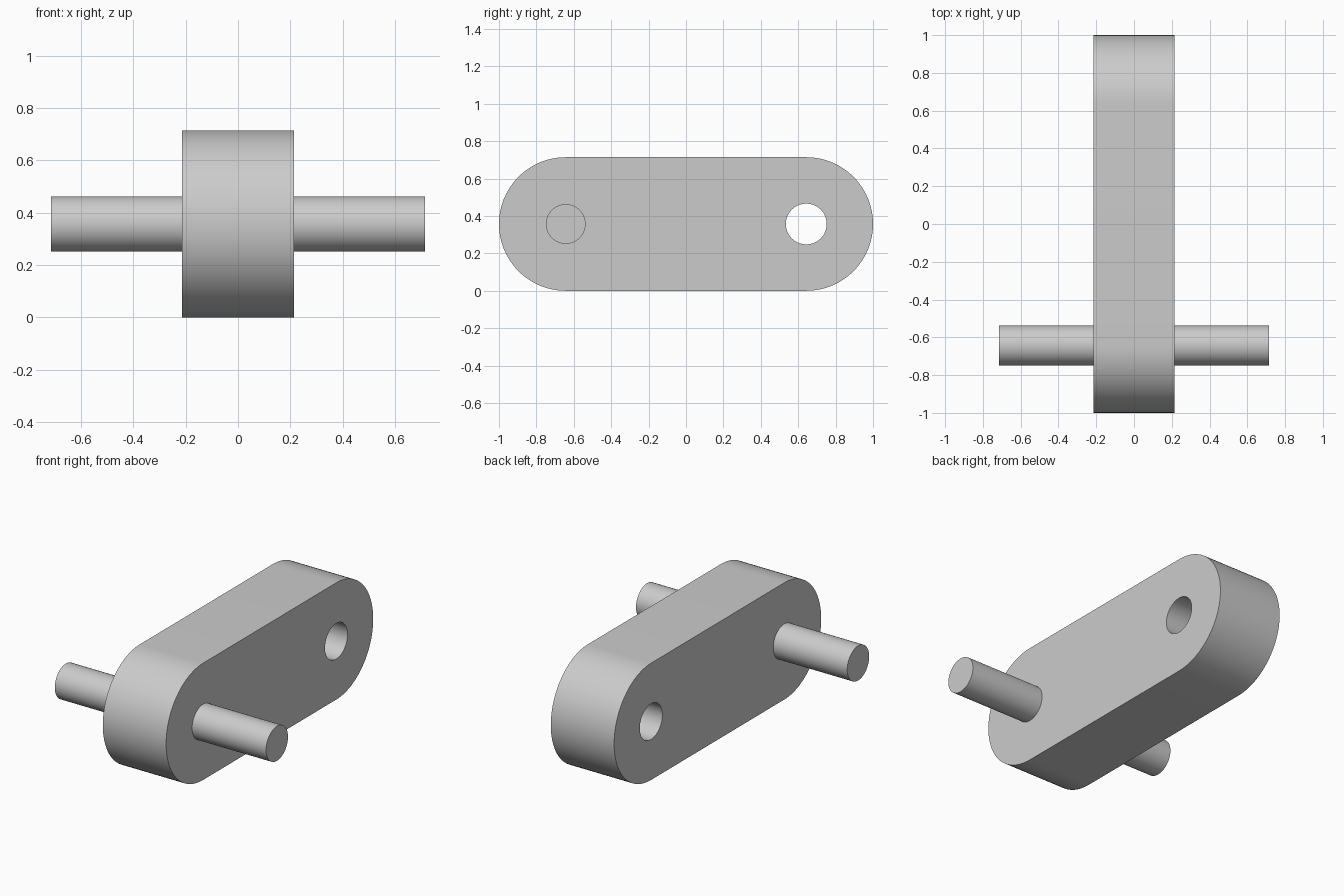
import bpy, bmesh, math

cube = bpy.data.objects.get("Cube")
if cube:
    bpy.data.objects.remove(cube, do_unlink=True)

RADIUS = 0.357        # rounded ends of the link
AXIS_Y = 1 - RADIUS   # distance of each axis from the centre
HALF_WIDTH = 0.214
PIN_RADIUS, PIN_HALF = 0.106, 0.714
HOLE_RADIUS = 0.109

steel = bpy.data.materials.new("grey_metal")
steel.use_nodes = True
colour = (0.6, 0.6, 0.6, 1)
steel.diffuse_color = colour
steel.node_tree.nodes["Principled BSDF"].inputs["Base Color"].default_value = colour


def arc(cy, radius, start, sweep, count):
    """Points (y, z) along an arc about an axis at height RADIUS."""
    angles = [start + sweep * i / count for i in range(count + 1)]
    return [(cy + radius * math.cos(a), RADIUS + radius * math.sin(a)) for a in angles]


def circle(cy, radius, count=64):
    return arc(cy, radius, 0, 2 * math.pi, count)[:-1]


def extrude_x(name, loops, half):
    """Solid running from -half to half in x; loops after the first are holes."""
    bm = bmesh.new()
    cap_edges = {-half: [], half: []}
    for loop in loops:
        rings = []
        for x, edges in cap_edges.items():
            ring = [bm.verts.new((x, y, z)) for y, z in loop]
            edges += [bm.edges.new((ring[i - 1], ring[i])) for i in range(len(ring))]
            rings.append(ring)
        a, b = rings
        for i in range(len(loop)):
            bm.faces.new((a[i - 1], a[i], b[i], b[i - 1]))
    for x, edges in cap_edges.items():
        bmesh.ops.triangle_fill(bm, edges=edges, use_beauty=True, normal=(math.copysign(1, x), 0, 0))
    bmesh.ops.recalc_face_normals(bm, faces=bm.faces)
    mesh = bpy.data.meshes.new(name)
    bm.to_mesh(mesh)
    bm.free()
    mesh.materials.append(steel)
    obj = bpy.data.objects.new(name, mesh)
    bpy.context.collection.objects.link(obj)
    bpy.ops.object.select_all(action='DESELECT')
    obj.select_set(True)
    bpy.context.view_layer.objects.active = obj
    bpy.ops.object.shade_smooth_by_angle(angle=math.radians(30))
    return obj


# Link plate with rounded ends and a through hole at the back
half_turn = math.pi
outline = (arc(AXIS_Y, RADIUS, -half_turn / 2, half_turn, 48)
           + arc(-AXIS_Y, RADIUS, half_turn / 2, half_turn, 48))
extrude_x("link_plate", [outline, circle(AXIS_Y, HOLE_RADIUS)], HALF_WIDTH)

# Pins projecting from both sides at the front
extrude_x("cross_pin", [circle(-AXIS_Y, PIN_RADIUS)], PIN_HALF)
